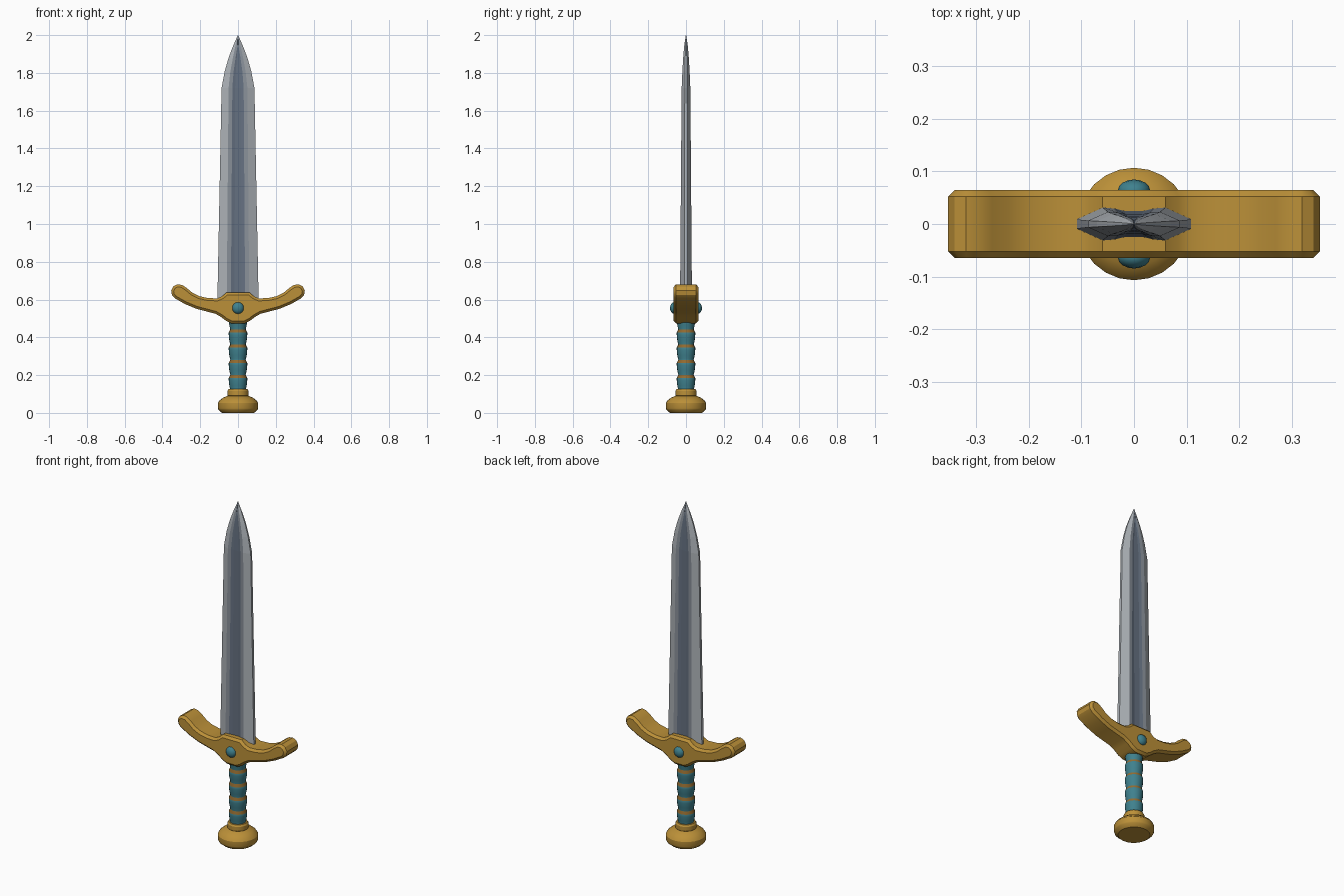
import bpy, bmesh
from math import sin, cos, pi, radians

cube = bpy.data.objects.get("Cube")
if cube:
    bpy.data.objects.remove(cube, do_unlink=True)


def material(name, r, g, b):
    m = bpy.data.materials.new(name)
    m.use_nodes = True
    m.diffuse_color = (r, g, b, 1)
    m.node_tree.nodes["Principled BSDF"].inputs["Base Color"].default_value = (r, g, b, 1)
    return m


silver = material("silver", 0.42, 0.45, 0.48)
steel = material("steel", 0.25, 0.28, 0.32)
dark_steel = material("dark steel", 0.13, 0.165, 0.22)
gold = material("gold", 0.50, 0.28, 0.04)
bronze = material("bronze", 0.30, 0.15, 0.03)
teal = material("teal", 0.05, 0.22, 0.27)


def make_object(name, bm, mats, smooth=None):
    bmesh.ops.remove_doubles(bm, verts=bm.verts, dist=0.0001)
    bmesh.ops.recalc_face_normals(bm, faces=bm.faces)
    mesh = bpy.data.meshes.new(name)
    bm.to_mesh(mesh)
    bm.free()
    for m in mats:
        mesh.materials.append(m)
    ob = bpy.data.objects.new(name, mesh)
    bpy.context.collection.objects.link(ob)
    if smooth:
        bpy.ops.object.select_all(action='DESELECT')
        ob.select_set(True)
        bpy.context.view_layer.objects.active = ob
        bpy.ops.object.shade_smooth_by_angle(angle=radians(smooth))
    return ob


def loft(name, rings, mats, colour, smooth=None):
    """Skin a list of closed rings; colour(row, column) picks the material."""
    bm = bmesh.new()
    rows = [[bm.verts.new(p) for p in ring] for ring in rings]
    n = len(rows[0])
    for i in range(len(rows) - 1):
        for j in range(n):
            k = (j + 1) % n
            f = bm.faces.new((rows[i][j], rows[i][k], rows[i + 1][k], rows[i + 1][j]))
            f.material_index = colour(i, j)
    bm.faces.new(rows[0][::-1])
    bm.faces.new(rows[-1])
    return make_object(name, bm, mats, smooth)


def lathe(name, profile, mats, colour=lambda i, j: 0, sides=24):
    rings = [[(r * cos(2 * pi * j / sides), r * sin(2 * pi * j / sides), z)
              for j in range(sides)] for r, z in profile]
    return loft(name, rings, mats, colour, 32)


# Blade: height, half width, ridge, groove half width, half thickness
sections = [(0.55, 0.110, 0.060, 0.038, 0.032),
            (1.72, 0.087, 0.050, 0.030, 0.023),
            (1.81, 0.070, 0.040, 0.023, 0.019),
            (1.88, 0.050, 0.027, 0.013, 0.015),
            (1.94, 0.027, 0.014, 0.003, 0.010),
            (2.00, 0.001, 0.0006, 0.0003, 0.001)]


def blade_ring(z, w, ridge, groove, t):
    side = [(w, 0.28 * t), (ridge, t), (groove, 0.94 * t), (groove * 0.5, 0.8 * t)]
    front = [(x, -y, z) for x, y in side] + [(-x, -y, z) for x, y in side[::-1]]
    return front + [(-x, -y, h) for x, y, h in front]


strip_colours = [0, 1, 2, 2, 2, 1, 0, 0]
loft("blade", [blade_ring(*s) for s in sections], [silver, steel, dark_steel],
     lambda i, j: strip_colours[j % 8])

# Guard: mirrored outline pushed through its depth
half = [(0.06, 0.638), (0.085, 0.617), (0.11, 0.606), (0.16, 0.608), (0.205, 0.618),
        (0.24, 0.635), (0.27, 0.66), (0.295, 0.677), (0.32, 0.681), (0.342, 0.67),
        (0.354, 0.648), (0.35, 0.624), (0.335, 0.607), (0.28, 0.576), (0.22, 0.551),
        (0.12, 0.525), (0.09, 0.508), (0.063, 0.487), (0.035, 0.473)]
outline = half + [(-x, z) for x, z in half[::-1]]
guard = loft("guard", [[(x, y, z) for x, z in outline] for y in (-0.065, 0.065)],
             [gold], lambda i, j: 0, 30)
bevel = guard.modifiers.new("soft rim", 'BEVEL')
bevel.width = 0.013
bevel.segments = 1
bevel.limit_method = 'ANGLE'
bevel.angle_limit = radians(60)

# Gems, one on each face of the guard
for name, y in (("front_gem", -0.063), ("back_gem", 0.063)):
    bm = bmesh.new()
    bmesh.ops.create_uvsphere(bm, u_segments=16, v_segments=8, radius=0.031)
    for v in bm.verts:
        v.co.y = v.co.y * 0.7 + y
        v.co.z += 0.555
    make_object(name, bm, [teal], 40)

# Grip: swelling wraps with bronze bands on their upper slopes
profile = [(0.042, 0.11)]
for k in range(5):
    z = 0.122 + 0.08 * k
    profile += [(0.041, z), (0.046, z + 0.022), (0.049, z + 0.05),
                (0.049, z + 0.063), (0.041, z + 0.079)]
lathe("grip", profile, [teal, bronze], lambda i, j: int(i > 0 and i % 5 == 4), 20)

# Pommel and collar
lathe("pommel", [(0.085, 0.0), (0.104, 0.016), (0.107, 0.024), (0.107, 0.052),
                 (0.098, 0.066), (0.08, 0.08), (0.056, 0.09), (0.05, 0.092)], [gold])
lathe("collar", [(0.046, 0.082), (0.056, 0.092), (0.056, 0.117), (0.05, 0.126)], [gold])
